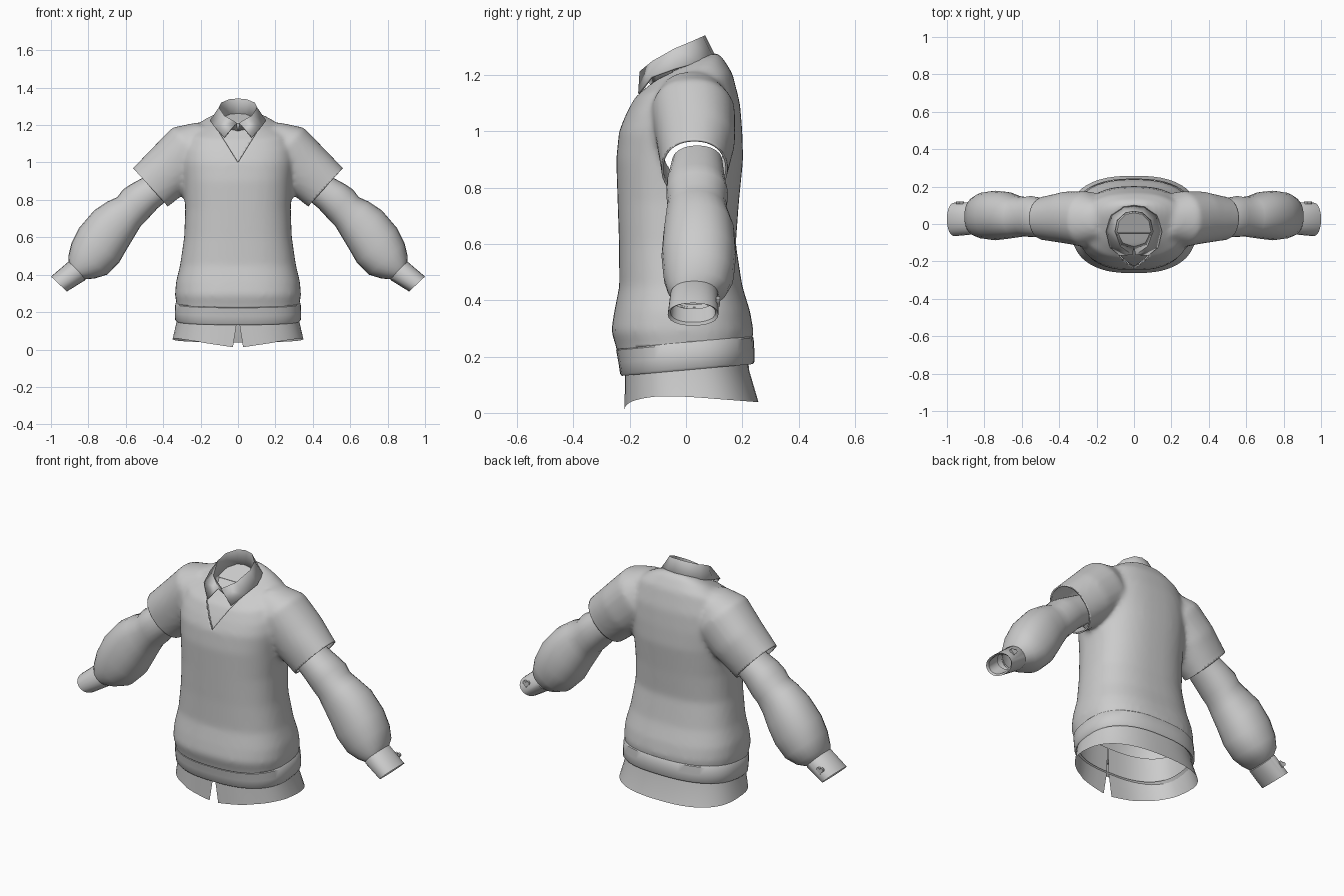
import bpy, bmesh, math
from mathutils import Vector

if "Cube" in bpy.data.objects:
    bpy.data.objects.remove(bpy.data.objects["Cube"])

mat = bpy.data.materials.new("cloth grey")
mat.use_nodes = True
GREY = (0.6, 0.6, 0.6, 1)
mat.diffuse_color = GREY
mat.node_tree.nodes["Principled BSDF"].inputs["Base Color"].default_value = GREY


def finish(name, bm, angle=40):
    mesh = bpy.data.meshes.new(name)
    bm.to_mesh(mesh)
    bm.free()
    obj = bpy.data.objects.new(name, mesh)
    bpy.context.collection.objects.link(obj)
    mesh.materials.clear()
    mesh.materials.append(mat)
    bpy.ops.object.select_all(action='DESELECT')
    obj.select_set(True)
    bpy.context.view_layer.objects.active = obj
    bpy.ops.object.shade_smooth_by_angle(angle=math.radians(angle))
    return obj


def loft(bm, rings, closed=True, caps=False):
    rows = [[bm.verts.new(p) for p in ring] for ring in rings]
    n = len(rows[0])
    faces = []
    for a, b in zip(rows, rows[1:]):
        for i in range(n if closed else n - 1):
            j = (i + 1) % n
            faces.append(bm.faces.new((a[i], a[j], b[j], b[i])))
    if caps:
        faces += [bm.faces.new(rows[0][::-1]), bm.faces.new(rows[-1])]
    return faces


def power(v, n):
    return math.copysign(abs(v) ** (2 / n), v)


def body_ring(z, half_width, front, back, tilt=0, n=2.5, gap=0, count=48):
    """Rounded horizontal ring; gap opens it at the front."""
    mid, depth, pts = (front + back) / 2, (back - front) / 2, []
    for i in range(count):
        t = -math.pi / 2 + gap + (2 * math.pi - 2 * gap) * i / (count - 1 if gap else count)
        y = mid + depth * power(math.sin(t), n)
        pts.append(Vector((half_width * power(math.cos(t), n), y, z + tilt * y)))
    return pts


def arm_ring(top, bottom, front, back, side, count=24):
    """Ring across an arm, through its top and bottom outline points (x, z)."""
    a, b = Vector((top[0], 0, top[1])), Vector((bottom[0], 0, bottom[1]))
    mid, half = (a + b) / 2, (a - b) / 2
    pts = []
    for i in range(count):
        t = 2 * math.pi * i / count
        p = mid + half * power(math.cos(t), 2.2)
        p.y = (front + back) / 2 + (back - front) / 2 * power(math.sin(t), 2.2)
        p.x *= side
        pts.append(p)
    return pts


# Sweater: closed torso and short sleeves, fused and smoothed
bm = bmesh.new()
torso = [(0.15, .325, -.23, .22), (0.24, .328, -.25, .232), (0.29, .337, -.266, .24),
         (0.36, .332, -.255, .228), (0.45, .31, -.237, .2), (0.6, .288, -.238, .177),
         (0.75, .282, -.243, .188), (0.9, .29, -.248, .203), (1.0, .30, -.238, .2),
         (1.08, .295, -.215, .192, .1), (1.165, .265, -.185, .165, .25),
         (1.21, .19, -.155, .13, .4), (1.235, .13, -.13, .105, .45)]
loft(bm, [body_ring(*row) for row in torso], caps=True)
along, across = Vector((.74, -.67)), Vector((.67, .74))
cuff_mid = Vector((.468, .867))
for side in (1, -1):
    rings = []
    for step, half, front, back in [(-.42, .09, -.08, .12), (-.3, .16, -.125, .175),
                                    (-.15, .15, -.105, .175), (0, .14, -.088, .148),
                                    (.08, .135, -.085, .145)]:
        c = cuff_mid + along * step
        rings.append(arm_ring(c + across * half, c - across * half, front, back, side))
    loft(bm, rings, caps=True)
bmesh.ops.recalc_face_normals(bm, faces=bm.faces[:])
solid = finish("sweater_solid", bm)
remesh = solid.modifiers.new("fuse", 'REMESH')
remesh.mode, remesh.voxel_size = 'VOXEL', 0.014
smooth = solid.modifiers.new("soften", 'SMOOTH')
smooth.iterations, smooth.factor = 8, 0.5
fused = bpy.data.meshes.new_from_object(solid.evaluated_get(bpy.context.evaluated_depsgraph_get()))
bpy.data.objects.remove(solid)

# Trim the sleeve ends and the waist, and sink the V neck
bm = bmesh.new()
bm.from_mesh(fused)
bpy.data.meshes.remove(fused)


def cut(test, point, normal, clear):
    faces = [f for f in bm.faces if test(f.calc_center_median())]
    geom = set(faces)
    for f in faces:
        geom.update(f.edges)
        geom.update(f.verts)
    bmesh.ops.bisect_plane(bm, geom=list(geom), plane_co=point, plane_no=normal, clear_outer=clear)


for side in (1, -1):
    cut(lambda c: c.x * side > .33 and c.z > .68, (side * cuff_mid.x, 0, cuff_mid.y),
        (side * along.x, 0, along.y), True)
cut(lambda c: c.z < .4, (0, 0, .245), (0, .08, -1), True)
SLOPE = 0.62
for side in (1, -1):
    cut(lambda c: c.y < -.05 and c.z > .95 and abs(c.x) < .3, (0, 0, 1), (side, 0, -SLOPE), False)
neck = []
for f in bm.faces:
    c = f.calc_center_median()
    if c.y < -.05 and abs(c.x) < (c.z - 1) * SLOPE:
        neck.append(f)
part = bmesh.ops.split(bm, geom=neck)["geom"]
for v in part:
    if isinstance(v, bmesh.types.BMVert):
        v.co.y += .01
sweater = finish("sweater", bm)
thick = sweater.modifiers.new("knit thickness", 'SOLIDIFY')
thick.thickness, thick.offset = 0.008, -1

# Ribbed waistband
bm = bmesh.new()
loft(bm, [body_ring(*row, .09) for row in
          [(.17, .315, -.212, .222), (.152, .33, -.228, .238), (.16, .337, -.234, .243),
           (.2, .338, -.24, .243), (.245, .335, -.248, .24), (.262, .32, -.235, .225)]])
bmesh.ops.recalc_face_normals(bm, faces=bm.faces[:])
finish("waistband", bm)

# Shirt tail with a front slit and a dipping hem
bm = bmesh.new()
top = body_ring(.3, .315, -.215, .21, gap=.003)
middle = body_ring(.15, .328, -.217, .225, gap=.006)
hem = body_ring(.058, .35, -.218, .258, gap=.02)
for i, p in enumerate(hem):
    p.z -= .048 * max(0, 1 - abs(p.x) / .32) if p.y < 0 else .02 * p.y / .258
    p.x += .012 * (1 if i < len(hem) / 2 else -1) if p.y < -.2 else 0
loft(bm, [top, middle, hem], closed=False)
bmesh.ops.reverse_faces(bm, faces=bm.faces[:])
finish("shirt_tail", bm)

# Shirt collar: inner stand, fold and pointed fall, half then mirrored
stand = [(0, -.12, 1.17), (.06, -.1, 1.18), (.088, -.04, 1.2),
         (.077, .015, 1.22), (.04, .05, 1.235), (0, .057, 1.24)]
fold = [(.008, -.165, 1.213), (.072, -.12, 1.25), (.102, -.04, 1.295),
        (.09, .02, 1.32), (.046, .06, 1.338), (0, .068, 1.342)]
fall = [(.075, -.17, 1.135), (.13, -.125, 1.195), (.15, -.04, 1.225),
        (.125, .05, 1.248), (.06, .098, 1.262), (0, .106, 1.265)]
bm = bmesh.new()
for side in (1, -1):
    loft(bm, [[(x * side, y, z) for x, y, z in ring] for ring in (stand, fold, fall)], closed=False)
bmesh.ops.remove_doubles(bm, verts=bm.verts[:], dist=.0005)
bmesh.ops.recalc_face_normals(bm, faces=bm.faces[:])
collar = finish("shirt_collar", bm)
thick = collar.modifiers.new("cloth thickness", 'SOLIDIFY')
thick.thickness = 0.008

# Puffed shirt sleeves, cuffs and heart buttons
sleeve = [((.45, .95), (.34, .83), -.05, .13), ((.57, .885), (.43, .755), -.068, .14),
          ((.615, .855), (.49, .69), -.07, .15), ((.645, .815), (.52, .66), -.066, .145),
          ((.70, .79), (.55, .61), -.072, .15), ((.77, .743), (.595, .535), -.08, .172),
          ((.85, .65), (.635, .465), -.087, .178), ((.89, .57), (.70, .4), -.08, .17),
          ((.907, .5), (.765, .38), -.066, .148), ((.905, .465), (.82, .375), -.05, .11)]
cuff = [((.895, .47), (.815, .385), -.05, .105), ((.908, .468), (.818, .37), -.056, .115),
        ((1, .39), (.915, .31), -.065, .115), ((.985, .39), (.915, .322), -.055, .105),
        ((.93, .44), (.86, .37), -.05, .1)]
for side, label in ((1, "left"), (-1, "right")):
    for part, rows in (("sleeve", sleeve), ("cuff", cuff)):
        bm = bmesh.new()
        loft(bm, [arm_ring(*row, side) for row in rows])
        if side > 0:
            bmesh.ops.reverse_faces(bm, faces=bm.faces[:])
        finish(f"{label}_shirt_{part}", bm)
    bm = bmesh.new()
    outline = []
    for i in range(20):
        t = 2 * math.pi * i / 20
        hx = 16 * math.sin(t) ** 3
        hz = 13 * math.cos(t) - 5 * math.cos(2 * t) - 2 * math.cos(3 * t) - math.cos(4 * t)
        outline.append((side * .93 + hx * .0013, hz * .0013 + .4))
    loft(bm, [[(x, y, z) for x, z in outline] for y in (.106, .12)], caps=True)
    bmesh.ops.recalc_face_normals(bm, faces=bm.faces[:])
    finish(f"{label}_heart_button", bm)
